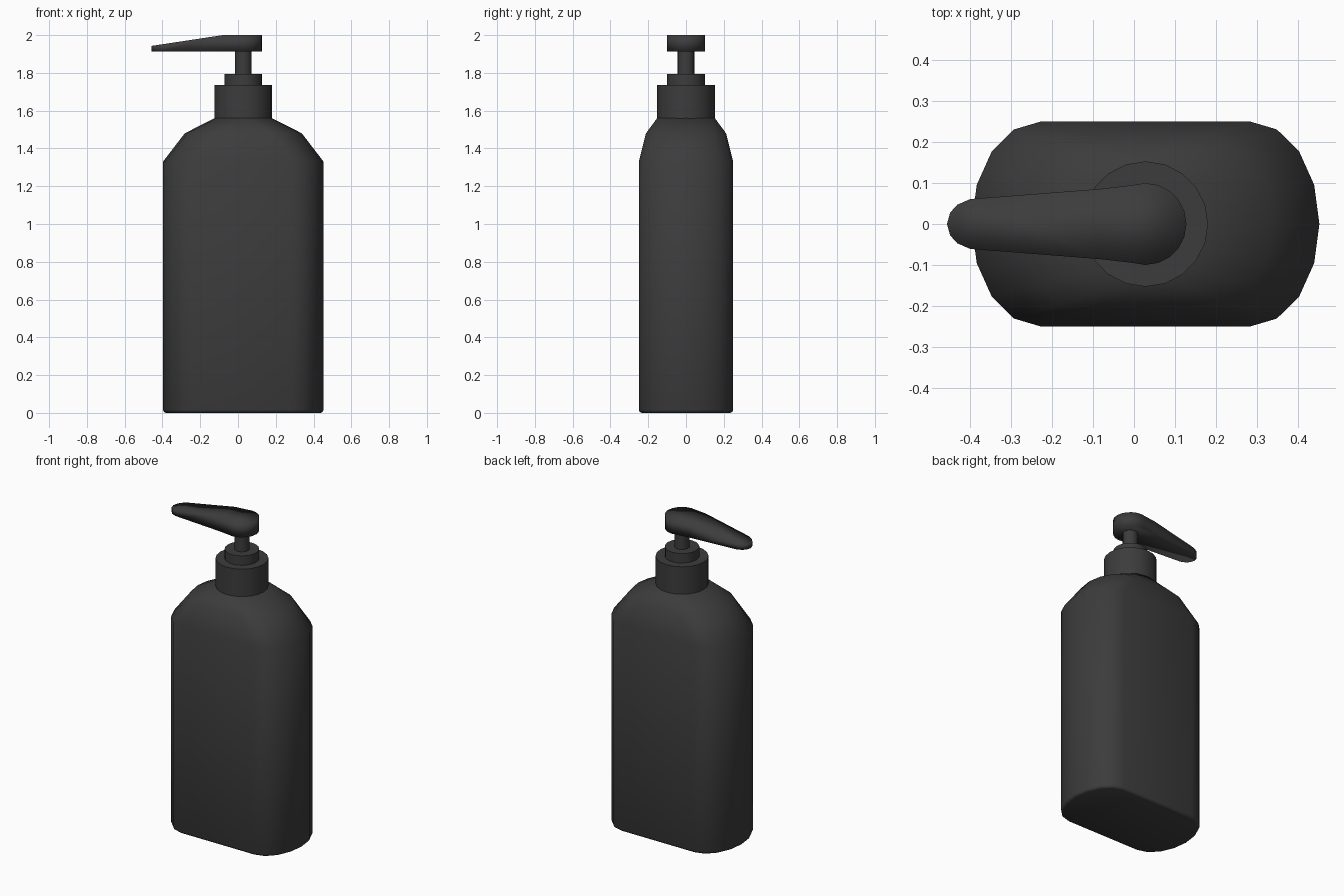
import bpy
import bmesh
import math

cube = bpy.data.objects.get("Cube")
if cube:
    bpy.data.objects.remove(cube, do_unlink=True)

AXIS_X = 0.028  # shared centre line of bottle and pump

charcoal = bpy.data.materials.new("charcoal_plastic")
charcoal.use_nodes = True
COLOUR = (0.045, 0.045, 0.045, 1)
charcoal.diffuse_color = COLOUR
charcoal.node_tree.nodes["Principled BSDF"].inputs["Base Color"].default_value = COLOUR


def finish(name, bm, angle):
    bmesh.ops.recalc_face_normals(bm, faces=bm.faces)
    mesh = bpy.data.meshes.new(name)
    bm.to_mesh(mesh)
    bm.free()
    mesh.materials.append(charcoal)
    obj = bpy.data.objects.new(name, mesh)
    bpy.context.collection.objects.link(obj)
    bpy.ops.object.select_all(action="DESELECT")
    obj.select_set(True)
    bpy.context.view_layer.objects.active = obj
    bpy.ops.object.shade_smooth_by_angle(angle=math.radians(angle))
    return obj


def stadium(half_x, half_y, straight, steps=8):
    """Outline of two half ellipses joined by straight sides."""
    points = []
    for side in (1, -1):
        for i in range(steps + 1):
            a = math.pi * (i / steps - 0.5)
            points.append((side * (straight + (half_x - straight) * math.cos(a)),
                           side * half_y * math.sin(a)))
    return points


def loft(name, sections, angle=50):
    """Skin stacked sections given as (z, half_x, half_y, straight)."""
    bm = bmesh.new()
    rings = [[bm.verts.new((AXIS_X + x, y, z)) for x, y in stadium(hx, hy, s)]
             for z, hx, hy, s in sections]
    n = len(rings[0])
    for low, high in zip(rings, rings[1:]):
        for i in range(n):
            j = (i + 1) % n
            bm.faces.new((low[i], low[j], high[j], high[i]))
    bm.faces.new(rings[0])
    bm.faces.new(rings[-1])
    return finish(name, bm, angle)


def cylinder(name, radius, z0, z1):
    bm = bmesh.new()
    bmesh.ops.create_cone(bm, cap_ends=True, segments=20, radius1=radius,
                          radius2=radius, depth=z1 - z0)
    bmesh.ops.translate(bm, verts=bm.verts, vec=(AXIS_X, 0, (z0 + z1) / 2))
    return finish(name, bm, 50)


# Bottle with stepped shoulders
loft("bottle", [
    (0, 0.41, 0.235, 0.257),
    (0.005, 0.42, 0.245, 0.257),
    (0.017, 0.425, 0.25, 0.257),
    (1.33, 0.425, 0.25, 0.257),
    (1.48, 0.31, 0.212, 0.14),
    (1.56, 0.153, 0.153, 0.012),
])

# Pump collar and stem
cylinder("collar", 0.153, 1.54, 1.735)
cylinder("collar_step", 0.1, 1.73, 1.795)
cylinder("pump_stem", 0.044, 1.79, 1.92)

# Pump head: round cap tapering into a sloping spout
BASE_Z, TOP_Z, TIP_Z = 1.913, 2.0, 1.943
SLOPE_X, TIP_X = -0.08, -0.457


def head_top(x):
    t = max(0, (SLOPE_X - x) / (SLOPE_X - TIP_X))
    return TOP_Z + (TIP_Z - TOP_Z) * t


cap = [(AXIS_X + 0.1 * math.cos(a), 0.1 * math.sin(a))
       for a in (math.radians(18 * i) for i in range(7))]
spout = [(SLOPE_X, 0.086), (-0.4, 0.061), (-0.432, 0.047), (-0.449, 0.028)]
half = cap + spout
outline = half + [(TIP_X, 0)] + [(x, -y) for x, y in reversed(half[1:])]

bm = bmesh.new()
low = [bm.verts.new((x, y, BASE_Z)) for x, y in outline]
high = [bm.verts.new((x, y, head_top(x))) for x, y in outline]
count = len(outline)
for i in range(count):
    j = (i + 1) % count
    bm.faces.new((low[i], low[j], high[j], high[i]))
bm.faces.new(low)
first = len(cap)
last = count - first
bm.faces.new(high[first:last + 1])
bm.faces.new(high[last:] + high[:first + 1])
finish("pump_head", bm, 100)
